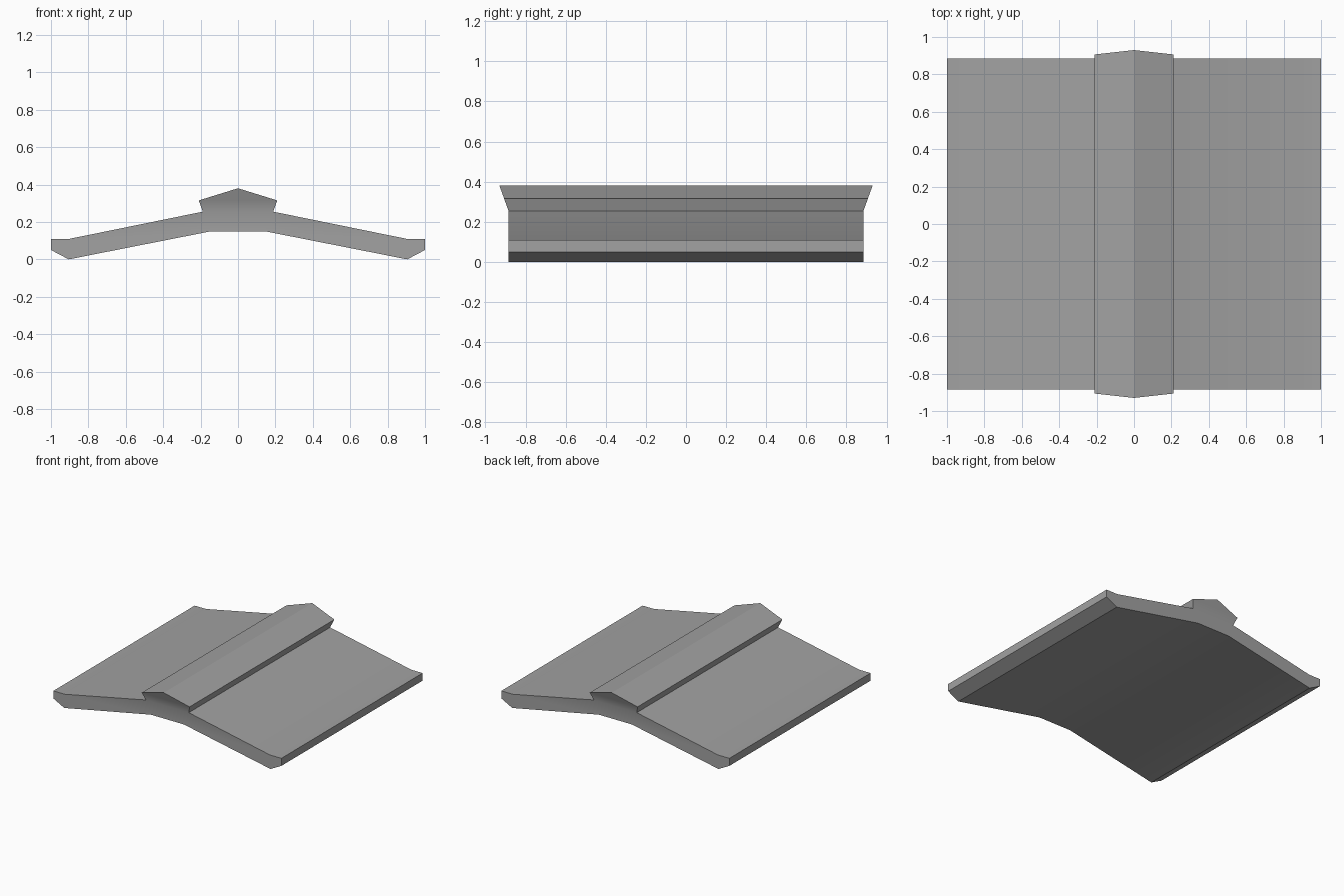
import bpy
import bmesh
import math

cube = bpy.data.objects.get("Cube")
if cube:
    bpy.data.objects.remove(cube, do_unlink=True)

grey = bpy.data.materials.new("plain grey")
grey.use_nodes = True
colour = (0.36, 0.36, 0.36, 1)
grey.diffuse_color = colour
grey.node_tree.nodes["Principled BSDF"].inputs["Base Color"].default_value = colour

# Cross-section (x, z), right half from ridge top round to the underside
HALF_DEPTH, NECK = 0.885, 0.255
peak = [(0, 0.38)]
half = [(0.21, 0.315), (0.188, NECK), (0.9, 0.11), (1, 0.11),
        (1, 0.05), (0.905, 0), (0.145, 0.15)]
outline = peak + half + [(-x, z) for x, z in reversed(half)]
count = len(outline)


def end_depth(z):
    """The cap flares outward above the neck."""
    return HALF_DEPTH + max(0, z - NECK) * 0.36


bm = bmesh.new()
front, back = [[bm.verts.new((x, side * end_depth(z), z)) for x, z in outline]
               for side in (-1, 1)]

# Long surfaces of roof slopes, cap and underside
for i in range(count):
    j = (i + 1) % count
    bm.faces.new((front[i], front[j], back[j], back[i]))

# End faces: cap, neck, and the two slopes
right = list(range(2, len(half) + 1))
left = [count - i for i in right]
cap = [0, 1, 2, count - 2, count - 1]
neck = [2, len(half), count - len(half), count - 2]
for ring in (front, back):
    for section in (cap, neck, right, left):
        bm.faces.new([ring[i] for i in section])

bmesh.ops.recalc_face_normals(bm, faces=bm.faces)
mesh = bpy.data.meshes.new("roof_panel_with_ridge")
bm.to_mesh(mesh)
bm.free()
mesh.materials.append(grey)

roof = bpy.data.objects.new("roof_panel_with_ridge", mesh)
bpy.context.collection.objects.link(roof)
bpy.ops.object.select_all(action='DESELECT')
roof.select_set(True)
bpy.context.view_layer.objects.active = roof
bpy.ops.object.shade_smooth_by_angle(angle=math.radians(30))
